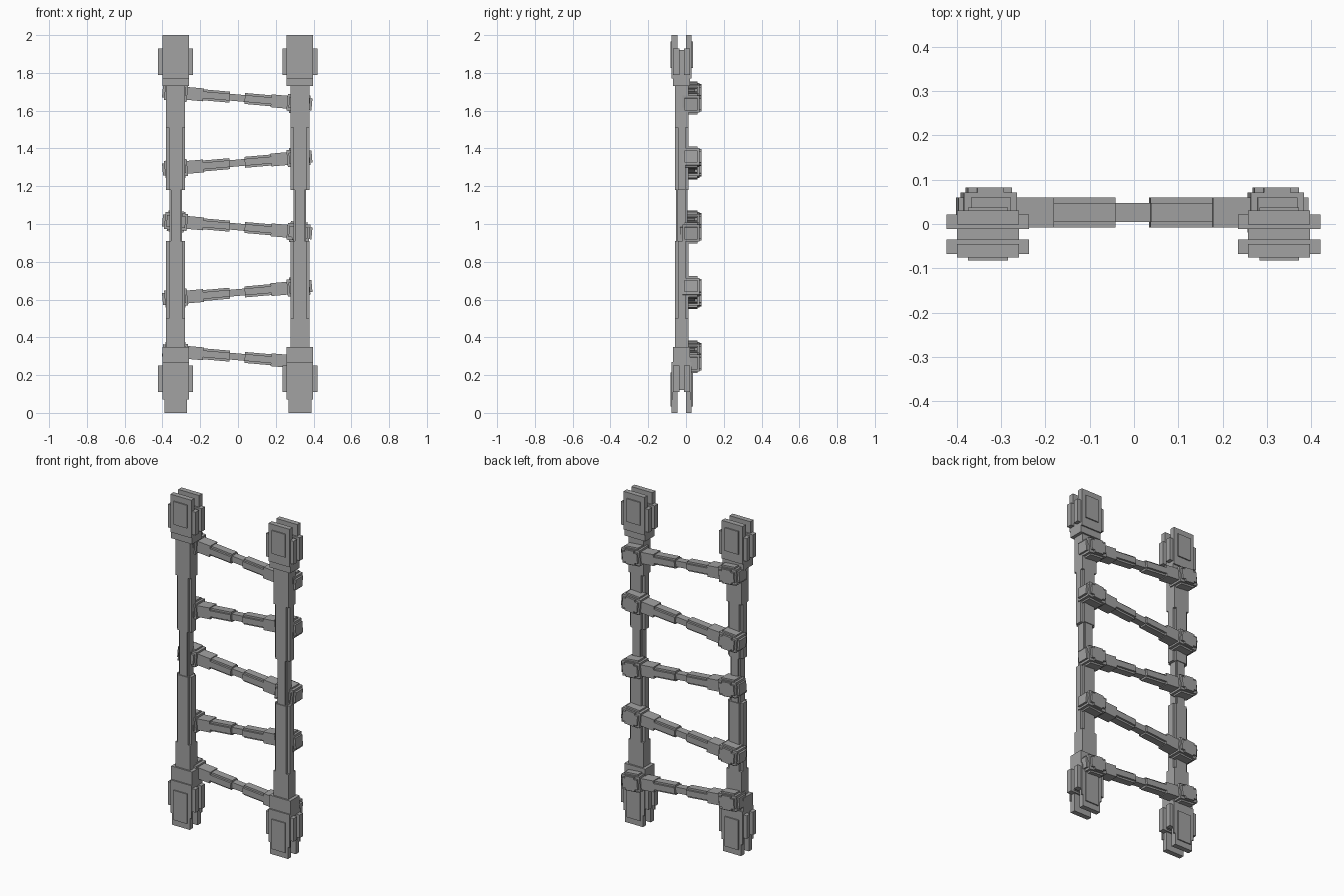
import bpy, bmesh, math
from mathutils import Matrix, Vector

if "Cube" in bpy.data.objects:
    bpy.data.objects.remove(bpy.data.objects["Cube"])

grey = bpy.data.materials.new("bone grey")
grey.diffuse_color = (0.36, 0.36, 0.36, 1)
grey.use_nodes = True
grey.node_tree.nodes["Principled BSDF"].inputs["Base Color"].default_value = grey.diffuse_color


def box(bm, x0, x1, y0, y1, z0, z1):
    mid = Vector(((x0 + x1) / 2, (y0 + y1) / 2, (z0 + z1) / 2))
    size = (abs(x1 - x0), abs(y1 - y0), abs(z1 - z0), 1)
    bmesh.ops.create_cube(bm, size=1, matrix=Matrix.Translation(mid) @ Matrix.Diagonal(size))


def finish(bm, name, loc, tilt=0.0):
    me = bpy.data.meshes.new(name)
    bm.to_mesh(me)
    bm.free()
    me.materials.append(grey)
    ob = bpy.data.objects.new(name, me)
    ob.location = loc
    ob.rotation_euler = (0, tilt, 0)
    bpy.context.collection.objects.link(ob)
    return ob


def stepped(bm, hx, hy, z0, z1, cut=0.015):
    # vertical shaft piece with notched corners
    box(bm, -hx, hx, -hy + cut, hy - cut, z0, z1)
    box(bm, -hx + cut, hx - cut, -hy, hy, z0, z1)


def rail_end(bm, base, wide0, wide1, tip, tip_hw):
    # forked bone end: collar, centre web, front and back lobes
    d = 1 if tip > base else -1
    box(bm, -0.07, 0.07, -0.045, 0.045, base, wide0)
    box(bm, -0.07, 0.07, -0.03, 0.03, wide0, wide1 - d * 0.01)
    for s in (-1, 1):
        box(bm, -0.093, 0.093, s * 0.012, s * 0.045, wide0, wide1)
        box(bm, -tip_hw, tip_hw, s * 0.022, s * 0.045, wide1, tip)
        box(bm, -0.07, 0.07, s * 0.045, s * 0.053, wide0 - d * 0.02, wide1 + d * 0.04)
        box(bm, -tip_hw, tip_hw, s * 0.04, s * 0.053, wide1, tip)
        box(bm, -0.045, 0.045, s * 0.05, s * 0.06, wide0 + d * 0.035, tip - d * 0.035)


# Upright rails: long bones with narrower middles
for side, x in (("left", -0.33), ("right", 0.328)):
    bm = bmesh.new()
    box(bm, -0.05, 0.05, -0.035, 0.035, 1.51, 1.75)
    stepped(bm, 0.05, 0.035, 1.18, 1.51)
    stepped(bm, 0.033, 0.03, 0.90, 1.19, 0.008)
    stepped(bm, 0.05, 0.035, 0.50, 0.91)
    box(bm, -0.05, 0.05, -0.035, 0.035, 0.30, 0.50)
    rail_end(bm, 1.73, 1.79, 1.93, 2.0, 0.07)
    rail_end(bm, 0.35, 0.25, 0.11, 0.0, 0.06)
    finish(bm, side + "_rail", (x, -0.023, 0))


def knob(bm, s):
    # rounded block at the end of a rung
    c = s * 0.325
    for hx, hy, hz in ((0.072, 0.034, 0.032), (0.06, 0.045, 0.045),
                       (0.045, 0.034, 0.055), (0.05, 0.057, 0.03),
                       (0.03, 0.057, 0.042)):
        box(bm, c - hx, c + hx, -hy, hy, -hz, hz)


# Rungs: short tilted bones behind the rails
for i, z in enumerate((0.297, 0.637, 0.985, 1.323, 1.668)):
    bm = bmesh.new()
    for s in (-1, 1):
        box(bm, s * 0.18, s * 0.31, -0.034, 0.034, -0.034, 0.034)
        box(bm, s * 0.04, s * 0.19, -0.034, 0.034, -0.018, 0.018)
        box(bm, s * 0.04, s * 0.19, -0.022, 0.022, -0.029, 0.029)
        knob(bm, s)
    box(bm, -0.05, 0.05, -0.021, 0.021, -0.018, 0.018)
    tilt = math.radians(5 if i % 2 == 0 else -5)
    finish(bm, "rung_%d" % (i + 1), (-0.004, 0.026, z), tilt)
